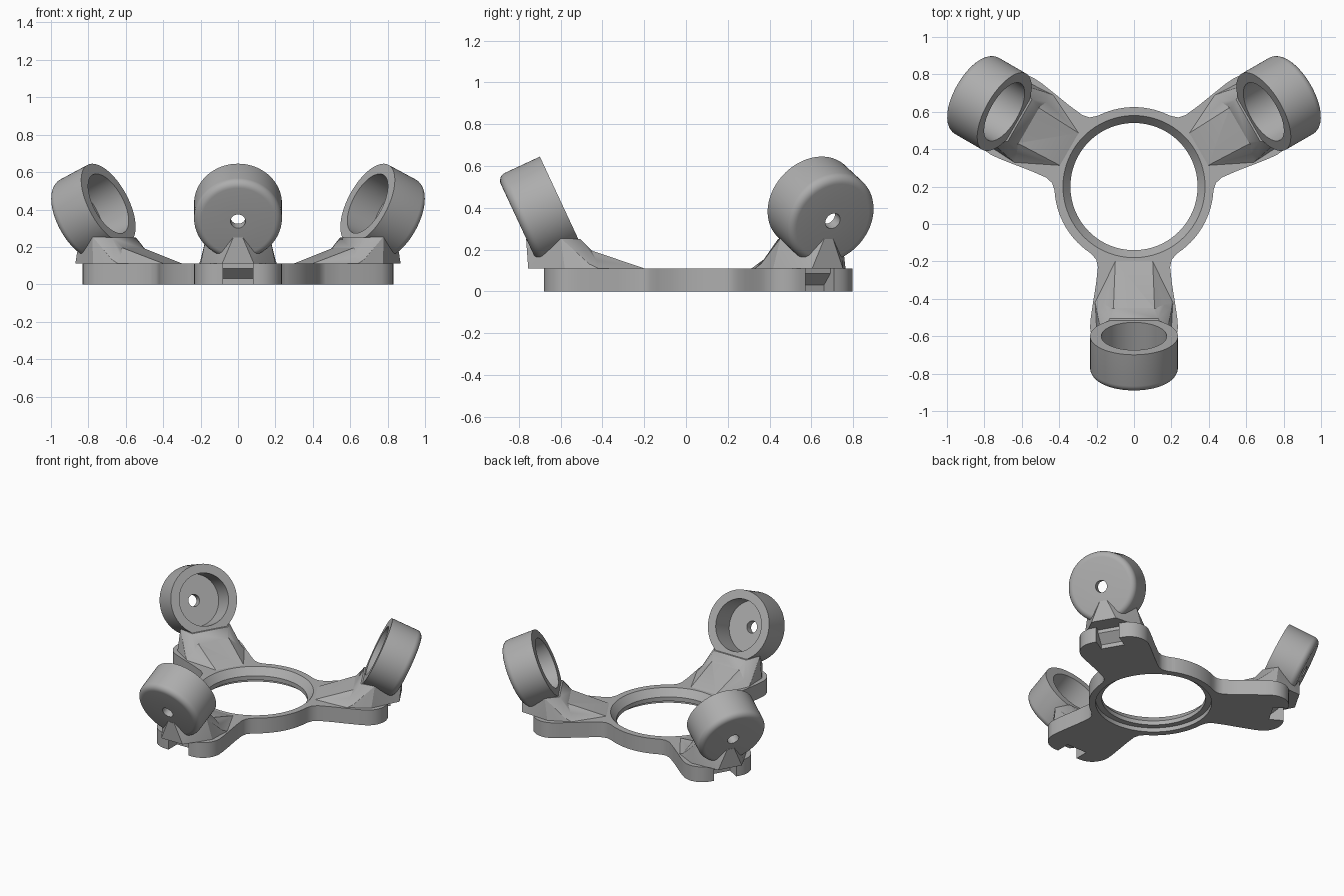
import bpy, bmesh, math
from mathutils import Matrix, Vector

if "Cube" in bpy.data.objects:
    bpy.data.objects.remove(bpy.data.objects["Cube"], do_unlink=True)

grey = bpy.data.materials.new("plain_grey")
grey.use_nodes = True
colour = (0.42, 0.42, 0.42, 1)
grey.diffuse_color = colour
grey.node_tree.nodes["Principled BSDF"].inputs["Base Color"].default_value = colour

CENTRE = Matrix.Translation((0, 0.2, 0))
THICK = 0.11
# Cup frame: local z runs from the rim to the back of the cup
CUP = Matrix.Translation((0.8, 0, 0.432)) @ Matrix.Rotation(math.radians(115), 4, "Y")


def finish(name, bm):
    bmesh.ops.recalc_face_normals(bm, faces=bm.faces)
    mesh = bpy.data.meshes.new(name)
    bm.to_mesh(mesh)
    bm.free()
    mesh.materials.append(grey)
    ob = bpy.data.objects.new(name, mesh)
    bpy.context.collection.objects.link(ob)
    return ob


def lathe(name, profile, steps, matrix):
    """Revolve a closed (radius, height) loop about local z."""
    bm = bmesh.new()
    rings = []
    for i in range(steps):
        turn = matrix @ Matrix.Rotation(math.tau * i / steps, 4, "Z")
        rings.append([bm.verts.new(turn @ Vector((r, 0, h))) for r, h in profile])
    n = len(profile)
    for i, a in enumerate(rings):
        b = rings[(i + 1) % steps]
        for j in range(n):
            k = (j + 1) % n
            bm.faces.new((a[j], b[j], b[k], a[k]))
    return finish(name, bm)


def prism(name, points, offset):
    """Extrude a flat outline along an offset."""
    bm = bmesh.new()
    face = bm.faces.new([bm.verts.new(p) for p in points])
    out = bmesh.ops.extrude_face_region(bm, geom=[face], use_keep_orig=True)
    verts = [g for g in out["geom"] if isinstance(g, bmesh.types.BMVert)]
    bmesh.ops.translate(bm, verts=verts, vec=offset)
    return finish(name, bm)


def hull(name, half):
    """Convex solid from points given on one side and mirrored across y."""
    bm = bmesh.new()
    for x, y, z in half:
        for side in (-1, 1):
            bm.verts.new((x, y * side, z))
    out = bmesh.ops.convex_hull(bm, input=bm.verts)
    junk = {g for g in out["geom_interior"] + out["geom_unused"]
            if isinstance(g, bmesh.types.BMVert)}
    bmesh.ops.delete(bm, geom=list(junk), context="VERTS")
    return finish(name, bm)


def combine(ob, *steps):
    """Apply boolean steps and remove the helper solids."""
    for operation, tool in steps:
        tool.hide_render = True
        mod = ob.modifiers.new(operation, "BOOLEAN")
        mod.operation, mod.object, mod.solver = operation, tool, "EXACT"
    graph = bpy.context.evaluated_depsgraph_get()
    mesh = bpy.data.meshes.new_from_object(ob.evaluated_get(graph))
    ob.modifiers.clear()
    ob.data = mesh
    for _, tool in steps:
        bpy.data.objects.remove(tool, do_unlink=True)


def smooth(ob, angle=35):
    bpy.ops.object.select_all(action="DESELECT")
    ob.select_set(True)
    bpy.context.view_layer.objects.active = ob
    bpy.ops.object.shade_smooth_by_angle(angle=math.radians(angle))


# Centre ring with a sloped upper seat and a stepped underside
ring = lathe("centre_ring", [(0.425, 0), (0.425, THICK), (0.38, THICK), (0.34, 0.06),
                             (0.34, 0.03), (0.38, 0.03), (0.38, 0)], 96, CENTRE)
smooth(ring)

# Arm plate: flared neck, bowed sides and rounded outer corners
side = [(0.33, 0.268), (0.36, 0.228), (0.39, 0.202), (0.43, 0.193),
        (0.52, 0.203), (0.62, 0.219), (0.7, 0.231)]
for i in range(9):
    a = math.pi / 2 * (1 - i / 8)
    side.append((0.75 + 0.13 * math.cos(a), 0.105 + 0.13 * math.sin(a)))
inner = []
for i in range(-6, 7):
    a = i * math.radians(36) / 6
    inner.append((0.405 * math.cos(a), 0.405 * math.sin(a)))
outline = inner + side + [(x, -y) for x, y in reversed(side)]
plate = prism("arm_plate", [(x, y, 0) for x, y in outline], (0, 0, THICK))
notch = [(0.95, -0.02), (0.782, -0.02), (0.782, 0.03), (0.842, 0.085),
         (0.842, 0.14), (0.95, 0.14)]
notch_cutter = prism("notch_cutter", [(x, -0.08, z) for x, z in notch], (0, 0.16, 0))
combine(plate, ("DIFFERENCE", notch_cutter))

# Cup with a rounded back edge and a small through hole
edge = []
for i in range(7):
    a = math.pi / 2 * i / 6
    edge.append((0.195 + 0.04 * math.cos(a), 0.185 + 0.04 * math.sin(a)))
cup = lathe("cup", [(0.04, 0.17), (0.175, 0.17), (0.175, 0), (0.235, 0)]
            + edge + [(0.04, 0.225)], 72, CUP)

# Support: low ramp joined to a tapered pedestal, cleared out inside the cup
support = hull("cup_support", [(0.4, 0.1, THICK), (0.62, 0.208, THICK), (0.75, 0.2, THICK),
                               (0.9, 0.1, THICK), (0.65, 0.11, 0.195), (0.8, 0.17, 0.2)])
pedestal = hull("pedestal", [(0.6, 0.17, THICK), (0.64, 0.205, THICK), (0.78, 0.2, THICK),
                             (0.955, 0.085, THICK), (0.645, 0.1, 0.19), (0.705, 0.13, 0.25),
                             (0.8, 0.17, 0.255), (0.955, 0.035, 0.2), (0.965, 0.025, 0.25)])
bm = bmesh.new()
bmesh.ops.create_cone(bm, cap_ends=True, segments=72, radius1=0.18, radius2=0.18, depth=0.33,
                      matrix=CUP @ Matrix.Translation((0, 0, 0.015)))
cavity = finish("cavity_cutter", bm)
combine(support, ("UNION", pedestal), ("DIFFERENCE", cavity))

# Repeat each arm part in three directions about the ring
for part in (plate, cup, support):
    smooth(part, 25 if part is support else 35)
    base = part.name
    for label, degrees in (("front", -90), ("left", 30), ("right", 150)):
        ob = part if label == "front" else part.copy()
        if ob is not part:
            bpy.context.collection.objects.link(ob)
        ob.name = f"{label}_{base}"
        ob.matrix_world = CENTRE @ Matrix.Rotation(math.radians(degrees), 4, "Z")
